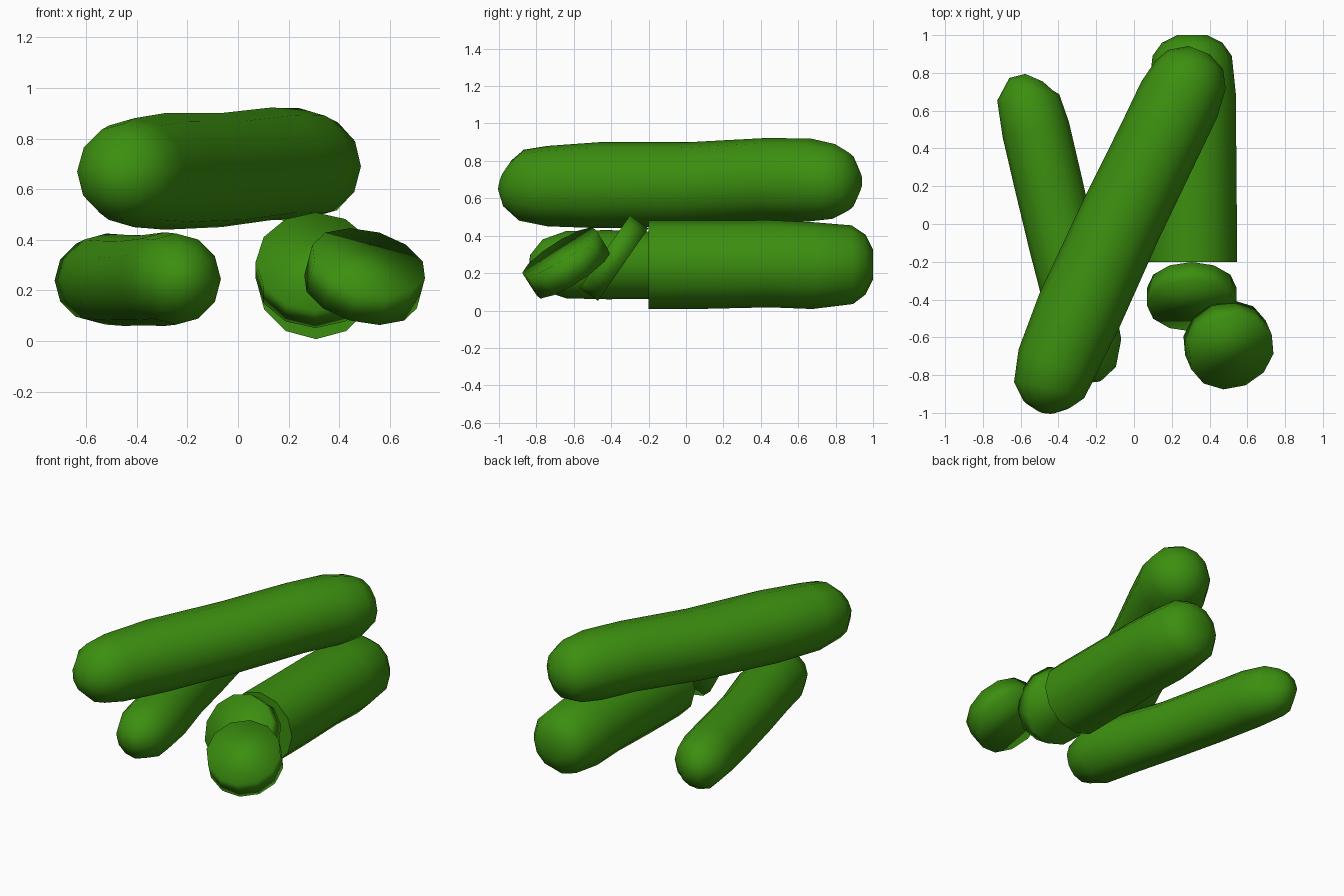
import bpy, bmesh, math
from mathutils import Vector

if "Cube" in bpy.data.objects:
    bpy.data.objects.remove(bpy.data.objects["Cube"])

SIDES = 12

green = bpy.data.materials.new("pickle green")
green.diffuse_color = (0.045, 0.275, 0.005, 1)
green.use_nodes = True
green.node_tree.nodes["Principled BSDF"].inputs["Base Color"].default_value = green.diffuse_color


def tube(name, rings, smooth_all=False):
    """Closed tube through rings of (x, y, z, radius); both ends are capped."""
    bm = bmesh.new()
    pts = [Vector(r[:3]) for r in rings]
    loops = []
    for i, p in enumerate(pts):
        t = (pts[min(i + 1, len(pts) - 1)] - pts[max(i - 1, 0)]).normalized()
        side = t.cross(Vector((0, 0, 1))).normalized()
        up = side.cross(t)
        loops.append([bm.verts.new(p + rings[i][3] * (side * math.cos(a) + up * math.sin(a)))
                      for a in (2 * math.pi * k / SIDES for k in range(SIDES))])
    for a, b in zip(loops, loops[1:]):
        for k in range(SIDES):
            n = (k + 1) % SIDES
            bm.faces.new((a[k], a[n], b[n], b[k]))
    bm.faces.new(loops[0][::-1])
    bm.faces.new(loops[-1])
    bmesh.ops.recalc_face_normals(bm, faces=bm.faces[:])
    me = bpy.data.meshes.new(name)
    bm.to_mesh(me)
    bm.free()
    me.materials.append(green)
    ob = bpy.data.objects.new(name, me)
    bpy.context.collection.objects.link(ob)
    bpy.ops.object.select_all(action='DESELECT')
    bpy.context.view_layer.objects.active = ob
    ob.select_set(True)
    if smooth_all:
        bpy.ops.object.shade_smooth()
    else:
        bpy.ops.object.shade_smooth_by_angle(angle=math.radians(60))
    return ob


def slab(name, centre, normal, radius, thick):
    """Thin cut slice facing along the normal."""
    c, n = Vector(centre), Vector(normal).normalized()
    tube(name, [(*(c + n * s * thick / 2), radius) for s in (-1, 1)], True)


# whole pickle lying across the top
tube("top_pickle", [
    (-0.465, -0.99, 0.69, 0.05), (-0.46, -0.955, 0.68, 0.125), (-0.45, -0.88, 0.67, 0.19),
    (-0.41, -0.74, 0.665, 0.215), (-0.29, -0.46, 0.67, 0.23), (-0.07, 0.02, 0.675, 0.225),
    (0.13, 0.43, 0.70, 0.222), (0.24, 0.66, 0.698, 0.222), (0.30, 0.79, 0.69, 0.20),
    (0.325, 0.87, 0.69, 0.155), (0.345, 0.92, 0.69, 0.06)])

# smaller whole pickle at lower left
tube("left_pickle", [
    (-0.53, 0.775, 0.245, 0.05), (-0.545, 0.74, 0.245, 0.12), (-0.56, 0.67, 0.24, 0.165),
    (-0.52, 0.5, 0.245, 0.18), (-0.45, 0.2, 0.24, 0.18), (-0.38, -0.1, 0.24, 0.178),
    (-0.29, -0.42, 0.245, 0.185), (-0.245, -0.64, 0.245, 0.18),
    (-0.23, -0.77, 0.245, 0.135), (-0.225, -0.835, 0.25, 0.05)])

# cut pickle at lower right, flat at the front
tube("cut_pickle", [
    (0.308, -0.2, 0.245, 0.237), (0.308, 0.1, 0.245, 0.236), (0.308, 0.45, 0.25, 0.233),
    (0.308, 0.68, 0.24, 0.232), (0.308, 0.89, 0.245, 0.21), (0.308, 0.96, 0.245, 0.16),
    (0.308, 1.0, 0.245, 0.08)])

# two slices leaning in front of the cut pickle
slab("upright_slice", (0.306, -0.385, 0.28), (0, -0.82, 0.57), 0.236, 0.12)
slab("leaning_slice", (0.5, -0.64, 0.255), (0.22, -0.52, 0.82), 0.232, 0.145)
